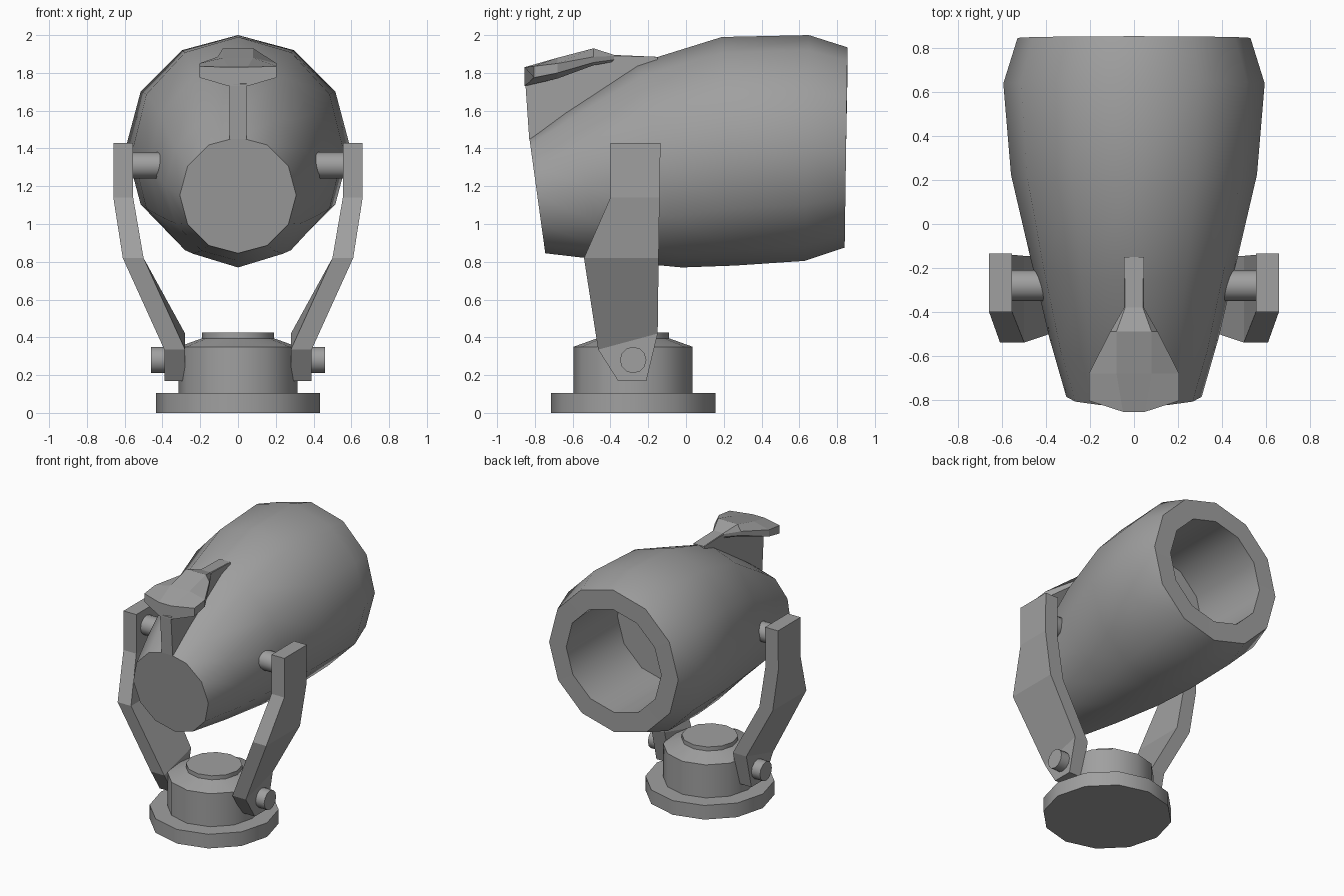
import bpy, bmesh, math
from mathutils import Vector

cube = bpy.data.objects.get("Cube")
if cube:
    bpy.data.objects.remove(cube)

SIDES = 12
grey = bpy.data.materials.new("grey metal")
grey.use_nodes = True
grey.diffuse_color = (0.35, 0.35, 0.35, 1)
grey.node_tree.nodes["Principled BSDF"].inputs["Base Color"].default_value = (0.35, 0.35, 0.35, 1)


def loft(name, rings, smooth=None):
    """Skin a list of equal-length point rings and cap both ends."""
    bm = bmesh.new()
    loops = [[bm.verts.new(p) for p in ring] for ring in rings]
    for a, b in zip(loops, loops[1:]):
        for i in range(len(a)):
            j = (i + 1) % len(a)
            bm.faces.new((a[i], a[j], b[j], b[i]))
    bm.faces.new(loops[0])
    bm.faces.new(loops[-1])
    bmesh.ops.recalc_face_normals(bm, faces=bm.faces)
    mesh = bpy.data.meshes.new(name)
    bm.to_mesh(mesh)
    bm.free()
    mesh.materials.append(grey)
    obj = bpy.data.objects.new(name, mesh)
    bpy.context.collection.objects.link(obj)
    if smooth:
        bpy.ops.object.select_all(action='DESELECT')
        obj.select_set(True)
        bpy.context.view_layer.objects.active = obj
        bpy.ops.object.shade_smooth_by_angle(angle=math.radians(smooth))
    return obj


def circle(centre, u, v):
    """Polygonal ring spanned by two half-axis vectors."""
    turn = [2 * math.pi * i / SIDES for i in range(SIDES)]
    return [Vector(centre) + Vector(u) * math.sin(t) + Vector(v) * math.cos(t) for t in turn]


def tilted_ring(bottom, top, half_width):
    low, high = Vector((0, *bottom)), Vector((0, *top))
    return circle((low + high) / 2, (half_width, 0, 0), (high - low) / 2)


# Lamp housing: outer shell, rim, then the hollow and its floor
loft("lamp_housing", [
    tilted_ring((-0.745, 0.845), (-0.83, 1.46), 0.308),
    tilted_ring((-0.40, 0.805), (-0.64, 1.60), 0.385),
    tilted_ring((-0.02, 0.77), (-0.26, 1.85), 0.475),
    tilted_ring((0.26, 0.78), (0.19, 1.99), 0.56),
    tilted_ring((0.63, 0.805), (0.65, 2.0), 0.595),
    tilted_ring((0.84, 0.875), (0.855, 1.935), 0.53),
    tilted_ring((0.84, 1.02), (0.855, 1.79), 0.39),
    tilted_ring((0.24, 1.02), (0.255, 1.79), 0.39),
], smooth=35)

# Base: flange, drum, sloped shoulder and cap
base_profile = [(0.435, 0), (0.435, 0.105), (0.315, 0.105), (0.315, 0.35),
                (0.19, 0.395), (0.19, 0.425)]
loft("base", [circle((0, -0.28, z), (r, 0, 0), (0, r, 0)) for r, z in base_profile], smooth=35)

# Bracket arms, built from level sections: inner x, outer x, front y, z, back y, z
arm_levels = [
    (0.28, 0.39, -0.36, 0.17, -0.21, 0.17),
    (0.28, 0.39, -0.465, 0.335, -0.15, 0.42),
    (0.50, 0.61, -0.54, 0.82, -0.145, 0.82),
    (0.555, 0.66, -0.40, 1.14, -0.14, 1.14),
    (0.555, 0.66, -0.40, 1.43, -0.135, 1.43),
]


def pin(name, side, x0, x1, z):
    loft(name, [circle((side * x, -0.28, z), (0, 0.07, 0), (0, 0, 0.07)) for x in (x0, x1)],
         smooth=35)


for label, s in (("left", 1), ("right", -1)):
    loft(label + "_arm", [[(s * xi, yf, zf), (s * xo, yf, zf), (s * xo, yb, zb), (s * xi, yb, zb)]
                          for xi, xo, yf, zf, yb, zb in arm_levels])
    pin(label + "_pivot_pin", s, 0.39, 0.56, 1.31)
    pin(label + "_base_bolt", s, 0.30, 0.46, 0.28)

# Handle stem: thin web rising from the housing
stem_profile = [(-0.85, 1.74), (-0.83, 1.45), (-0.60, 1.5), (-0.2, 1.75), (-0.15, 1.885),
                (-0.38, 1.89), (-0.50, 1.87)]
loft("handle_stem", [[(x, y, z) for y, z in stem_profile] for x in (-0.045, 0.045)])

# Handle grip: centre y, edge y, half width, core half width,
# then heights: edge bottom, core bottom, edge top, core top
grip_sections = [
    (-0.855, -0.805, 0.205, 0.05, 1.775, 1.73, 1.835, 1.83),
    (-0.68, -0.68, 0.205, 0.08, 1.80, 1.77, 1.85, 1.88),
    (-0.49, -0.49, 0.108, 0.08, 1.855, 1.84, 1.885, 1.93),
    (-0.38, -0.38, 0.045, 0.04, 1.87, 1.86, 1.89, 1.895),
    (-0.15, -0.15, 0.045, 0.04, 1.82, 1.82, 1.88, 1.885),
]
loft("handle_grip", [[(-w, ye, eb), (-c, yc, cb), (c, yc, cb), (w, ye, eb),
                      (w, ye, et), (c, yc, ct), (-c, yc, ct), (-w, ye, et)]
                     for yc, ye, w, c, eb, cb, et, ct in grip_sections])
